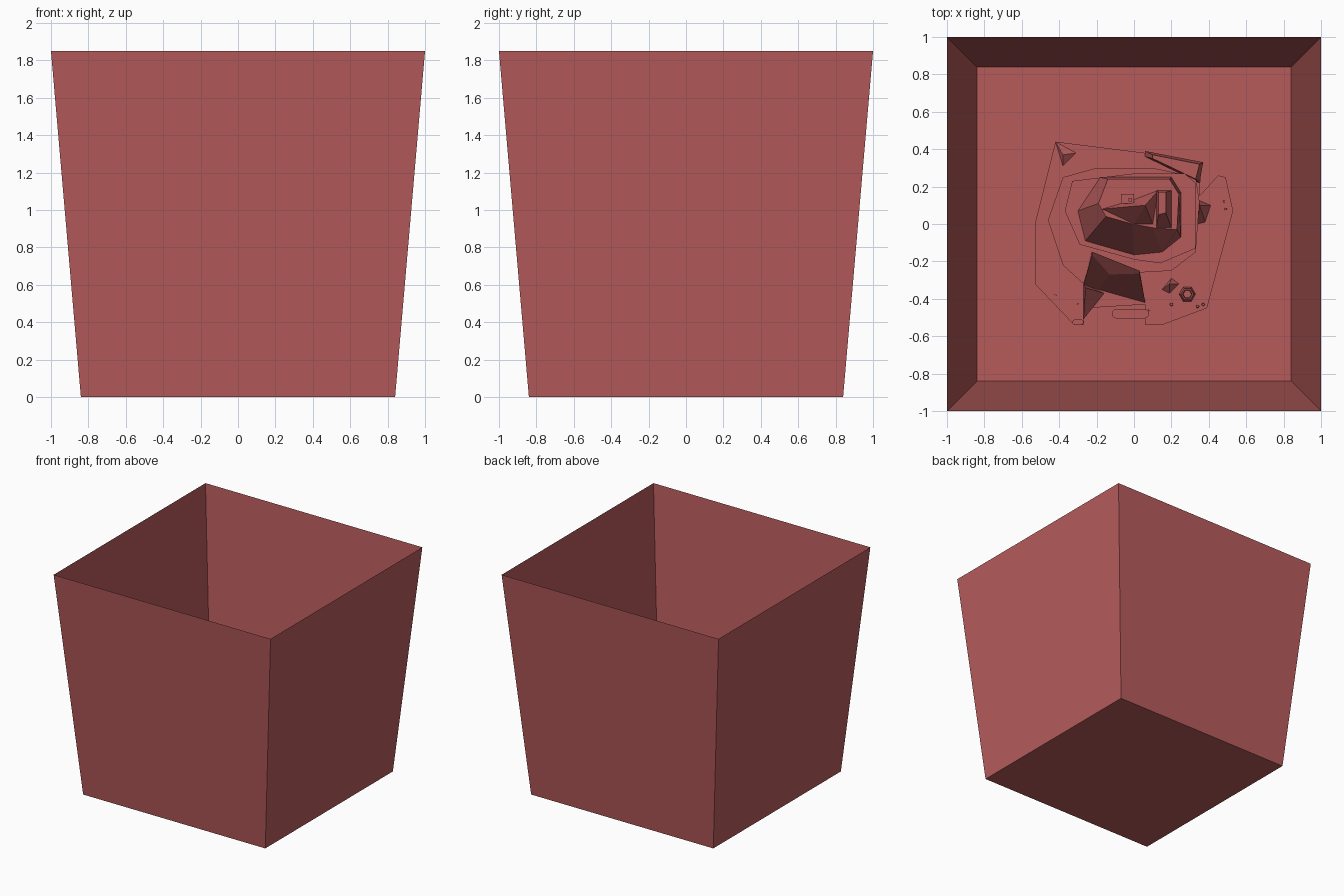
import bpy, bmesh, math, random
from mathutils import Vector

if "Cube" in bpy.data.objects:
    bpy.data.objects.remove(bpy.data.objects["Cube"])

random.seed(4)
mat = bpy.data.materials.new("red_clay")
mat.diffuse_color = (0.475, 0.105, 0.105, 1)
mat.use_nodes = True
mat.node_tree.nodes["Principled BSDF"].inputs["Base Color"].default_value = mat.diffuse_color


def finish(name, bm, solid=True):
    if solid:
        bmesh.ops.recalc_face_normals(bm, faces=bm.faces)
    me = bpy.data.meshes.new(name)
    bm.to_mesh(me)
    bm.free()
    me.materials.append(mat)
    ob = bpy.data.objects.new(name, me)
    bpy.context.collection.objects.link(ob)
    return ob


def loft(name, rings):
    """Skin equal-length rings of 3D points and cap the top."""
    bm = bmesh.new()
    vs = [[bm.verts.new(p) for p in r] for r in rings]
    n = len(vs[0])
    for a, b in zip(vs, vs[1:]):
        for i in range(n):
            j = (i + 1) % n
            bm.faces.new((a[i], a[j], b[j], b[i]))
    bm.faces.new(vs[-1])
    return finish(name, bm)


def slab(name, outline, z0, z1):
    return loft(name, [[(x, y, z) for x, y in outline] for z in (z0, z1)])


def cone_rock(name, base, apex, z0):
    bm = bmesh.new()
    b = [bm.verts.new((x, y, z0)) for x, y in base]
    a = bm.verts.new(apex)
    for i in range(len(b)):
        bm.faces.new((b[i], b[(i + 1) % len(b)], a))
    return finish(name, bm)


def ngon(cx, cy, r, n, z):
    return [(cx + r * math.cos(2 * math.pi * i / n), cy + r * math.sin(2 * math.pi * i / n), z)
            for i in range(n)]


# Outer enclosure: four thin flared walls and a floor
B, T, H = 0.84, 1.0, 1.85
sq = [(-1, -1), (1, -1), (1, 1), (-1, 1)]
for i, name in enumerate(("front_wall", "right_wall", "back_wall", "left_wall")):
    p, q = sq[i], sq[(i + 1) % 4]
    bm = bmesh.new()
    bm.faces.new([bm.verts.new(v) for v in (
        (p[0] * B, p[1] * B, 0), (q[0] * B, q[1] * B, 0),
        (q[0] * T, q[1] * T, H), (p[0] * T, p[1] * T, H))])
    finish(name, bm, False)
bm = bmesh.new()
bm.faces.new([bm.verts.new((x * B, y * B, 0)) for x, y in sq])
finish("floor", bm, False)

# Low island ground
slab("island_ground", [(-.53, 0), (-.53, -.32), (-.32, -.54), (-.27, -.54), (-.26, -.45),
     (.06, -.43), (.06, -.54), (.15, -.54), (.39, -.45), (.53, .07), (.49, .25),
     (.45, .26), (.35, .15), (.36, .33), (.06, .38), (-.42, .44)], 0, .04)

# Stepped cliff terraces
slab("lower_terrace", [(-.46, .02), (-.38, -.22), (-.27, -.32), (-.22, -.16), (.02, -.26),
     (.2, -.25), (.33, -.15), (.35, .12), (.33, .25), (.1, .3), (-.2, .3), (-.38, .25)], .04, .14)
slab("middle_terrace", [(-.37, .07), (-.29, -.11), (0, -.19), (.14, -.21), (.33, -.13),
     (.33, .22), (.27, .27), (0, .27), (-.33, .23)], .14, .24)

# Mountain with steep faceted flanks
foot = [(-.3, .07), (-.26, -.09), (0, -.165), (.15, -.15), (.25, -.07), (.25, .17),
        (.2, .25), (0, .25), (-.18, .25)]
crest = [(-.19, .11), (-.15, .04), (-.01, .0), (.1, -.02), (.23, -.03), (.24, .16),
         (.19, .24), (.02, .24), (-.14, .24)]
loft("mountain", [[(x, y, .24) for x, y in foot], [(x, y, .5) for x, y in crest]])
cone_rock("front_peak", [(-.17, .08), (0, 0), (.1, 0), (.13, .18), (0, .13)], (.06, .1, .66), .5)
loft("right_peak", [[(.12, -.02, .5), (.2, -.02, .5), (.2, .18, .5), (.12, .18, .5)],
                    [(.13, .05, .64), (.17, .06, .64), (.17, .17, .64), (.13, .17, .64)]])

# Front slope: steep faces falling from a ridge, folded along a crease
loft("front_slope", [[(-.27, -.33, .04), (-.19, -.35, .04), (.06, -.42, .04), (.03, -.25, .04), (-.23, -.15, .04)],
                     [(-.225, -.165, .3), (-.13, -.27, .2), (.03, -.265, .3), (.03, -.25, .3), (-.22, -.15, .3)]])

# Rocks around the mountain
cone_rock("front_left_rock", [(-.27, -.51), (-.16, -.37), (-.27, -.32)], (-.26, -.34, .16), .04)
cone_rock("back_left_rock", [(-.42, .44), (-.38, .31), (-.31, .38)], (-.38, .37, .07), .04)
loft("back_ridge", [[(.06, .36, .04), (.35, .22, .04), (.37, .33, .04), (.06, .39, .04)],
                    [(.1, .35, .2), (.33, .24, .2), (.35, .32, .2), (.1, .37, .2)]])
cone_rock("right_rock", [(.34, .0), (.38, .01), (.41, .1), (.34, .13)], (.35, .1, .18), .04)
cone_rock("slope_rock", [(.15, -.35), (.19, -.37), (.24, -.32), (.2, -.29)], (.19, -.32, .09), .04)

# Hexagonal well with an open centre
loft("hexagonal_well", [ngon(.285, -.375, .044, 6, .04), ngon(.285, -.375, .034, 6, .1),
                        ngon(.285, -.375, .026, 6, .1), ngon(.285, -.375, .022, 6, .05)])


# Rounded jetties
def jetty(name, x0, x1, y, r):
    arc = lambda cx, a0: [(cx + r * math.cos(math.radians(a0 + 36 * i)),
                           y + r * math.sin(math.radians(a0 + 36 * i))) for i in range(6)]
    slab(name, arc(x1 - r, -90) + arc(x0 + r, 90), 0, .06)


jetty("long_jetty", -.12, .08, -.48, .025)
jetty("short_jetty", -.33, -.27, -.525, .015)

# Small hut on the summit
slab("hut", [(-.07, .11), (.0, .11), (.0, .16), (-.07, .16)], .5, .55)
slab("hut_chimney", [(-.03, .12), (-.01, .12), (-.01, .14), (-.03, .14)], .55, .58)

# Scattered stones
for i, (x, y) in enumerate([(-.42, .12), (-.36, .0), (-.38, -.17), (-.42, -.38), (-.3, -.43),
                            (.08, -.46), (.2, -.43), (.34, -.44), (.37, -.43), (.48, .12), (.49, .08)]):
    r = random.uniform(.005, .012)
    loft(f"stone_{i}", [ngon(x, y, r, 6, .03), ngon(x, y, r * .7, 6, .04 + r)])
